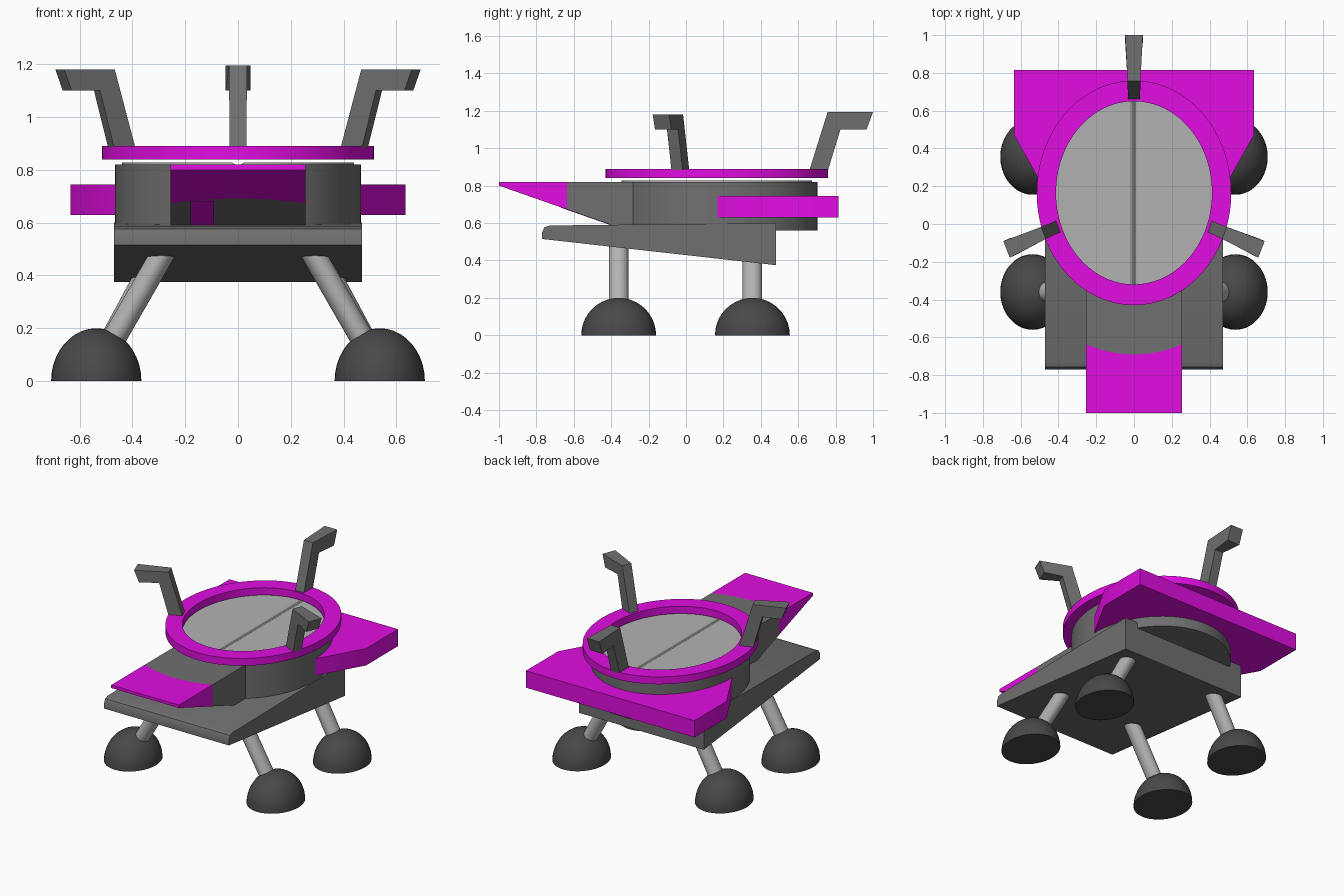
import bpy, bmesh
from math import cos, sin, pi, sqrt, radians

if "Cube" in bpy.data.objects:
    bpy.data.objects.remove(bpy.data.objects["Cube"])

CY, SEG = 0.165, 72          # centre of the oval deck, sides of round parts


def material(name, rgb):
    m = bpy.data.materials.new(name)
    m.diffuse_color = (*rgb, 1)
    m.use_nodes = True
    m.node_tree.nodes["Principled BSDF"].inputs["Base Color"].default_value = m.diffuse_color
    return m


MAGENTA = material("magenta", (0.75, 0.004, 0.75))
GREY = material("grey", (0.16, 0.16, 0.16))
LIGHT = material("light_grey", (0.45, 0.45, 0.45))
DARK = material("dark_grey", (0.065, 0.065, 0.065))


def finish(name, bm, mat):
    bmesh.ops.recalc_face_normals(bm, faces=bm.faces)
    me = bpy.data.meshes.new(name)
    bm.to_mesh(me)
    bm.free()
    me.materials.append(mat)
    ob = bpy.data.objects.new(name, me)
    bpy.context.collection.objects.link(ob)
    bpy.ops.object.select_all(action='DESELECT')
    ob.select_set(True)
    bpy.context.view_layer.objects.active = ob
    bpy.ops.object.shade_smooth_by_angle(angle=radians(30))
    return ob


def loft(name, loops, mat, cyclic=False):
    """Bridge equal-length loops; cap the ends unless cyclic."""
    bm = bmesh.new()
    rings = [[bm.verts.new(p) for p in lp] for lp in loops]
    n = len(rings[0])
    pairs = list(zip(rings, rings[1:])) + ([(rings[-1], rings[0])] if cyclic else [])
    for a, b in pairs:
        for i in range(n):
            j = (i + 1) % n
            bm.faces.new((a[i], a[j], b[j], b[i]))
    if not cyclic:
        bm.faces.new(rings[0])
        bm.faces.new(rings[-1])
    return finish(name, bm, mat)


def oval(rx, ry, z, x=0, y=CY, n=SEG):
    return [(x + rx * cos(2 * pi * i / n), y + ry * sin(2 * pi * i / n), z) for i in range(n)]


def arc_y(x, rx, ry):
    return CY - ry * sqrt(1 - (x / rx) ** 2)


# Tilted base slab with rounded nose
side = [(-0.77, 0.515), (-0.77, 0.55), (-0.757, 0.577), (-0.73, 0.587), (0.48, 0.60), (0.48, 0.375)]
loft("base_slab", [[(x, y, z) for y, z in side] for x in (-0.47, 0.47)], GREY)

# Splayed legs and half-dome feet
for sx, s in ((-1, "left"), (1, "right")):
    for y, top_x, top_z, f in ((-0.36, 0.275, 0.50, "front"), (0.355, 0.335, 0.42, "rear")):
        loft(f"{f}_{s}_leg", [oval(0.052, 0.052, 0.04, sx * 0.54, y, 32),
                              oval(0.052, 0.052, top_z, sx * top_x, y, 32)], LIGHT)
        bm = bmesh.new()
        bmesh.ops.create_uvsphere(bm, u_segments=40, v_segments=20, radius=1)
        cut = bmesh.ops.bisect_plane(bm, geom=bm.verts[:] + bm.edges[:] + bm.faces[:], dist=1e-4,
                                     plane_co=(0, 0, 0), plane_no=(0, 0, 1), clear_inner=True)
        bmesh.ops.holes_fill(bm, edges=[e for e in bm.edges if e.is_boundary], sides=0)
        for v in bm.verts:
            v.co = (sx * 0.537 + v.co.x * 0.171, y + v.co.y * 0.2, v.co.z * 0.2)
        finish(f"{f}_{s}_foot", bm, DARK)

# Oval hull
loft("hull", [oval(0.465, 0.537, 0.56), oval(0.465, 0.537, 0.82)], GREY)


# Wedge snout: grey root and magenta tip meet along an arc
def under(y):
    return 0.80 - 0.35 * (y + 1)


def wedge(name, outline, mat):
    loft(name, [[(x, y, under(y)) for x, y in outline], [(x, y, 0.82) for x, y in outline]], mat)


W = 0.255
xs = [-W + 2 * W * i / 16 for i in range(17)]
seam = [(x, arc_y(x, 0.73, 0.845) - 0.01) for x in xs]
root = [(x, arc_y(x, 0.465, 0.537)) for x in reversed(xs)]
wedge("snout_root", seam + root, GREY)
wedge("snout_tip", [(W, -1), (-W, -1)] + seam, MAGENTA)
patch = [(-0.18, -0.67), (-0.09, -0.67), (-0.09, -0.39), (-0.18, -0.39)]
loft("snout_underside_stripe", [[(x, y, under(y) + d) for x, y in patch] for d in (-0.002, 0.01)], MAGENTA)

# Rear fender plate
half = [(0.635, 0.815), (0.635, 0.47), (0.455, 0.15)]
fender = half + [(-x, y) for x, y in reversed(half)]
loft("rear_fender", [[(x, y, z) for x, y in fender] for z in (0.63, 0.745)], MAGENTA)

# Two hatch doors with a V groove between them
for sx, s in ((-1, "left"), (1, "right")):
    def door(x0, z):
        n, rx, ry = 36, 0.44, 0.51
        a = pi / 2 - x0 / rx
        return [(sx * rx * cos(t), CY + ry * sin(t), z)
                for t in (-a + 2 * a * i / n for i in range(n + 1))]
    loft(f"{s}_hatch_door", [door(0.002, 0.815), door(0.022, 0.828)], LIGHT)

# Floating deck ring
loft("deck_ring", [oval(0.515, 0.595, 0.84), oval(0.515, 0.595, 0.89),
                   oval(0.413, 0.485, 0.89), oval(0.413, 0.485, 0.84)], MAGENTA, cyclic=True)

# Three bent prongs: (radius, height, half width)
bent = [(0.429, 0.885, 0.032), (0.515, 0.885, 0.032), (0.572, 1.10, 0.032),
        (0.693, 1.10, 0.047), (0.723, 1.195, 0.047), (0.513, 1.195, 0.034)]
for name, deg, drop in (("rear_prong", 90, 0), ("right_prong", -21, 0.015), ("left_prong", 201, 0.015)):
    c, s = cos(radians(deg)), sin(radians(deg))
    loft(name, [[(r * c - k * w * s, CY + 1.155 * (r * s) + k * w * c,
                  z - (drop if z > 1.15 else 0)) for r, z, w in bent] for k in (-1, 1)], GREY)
